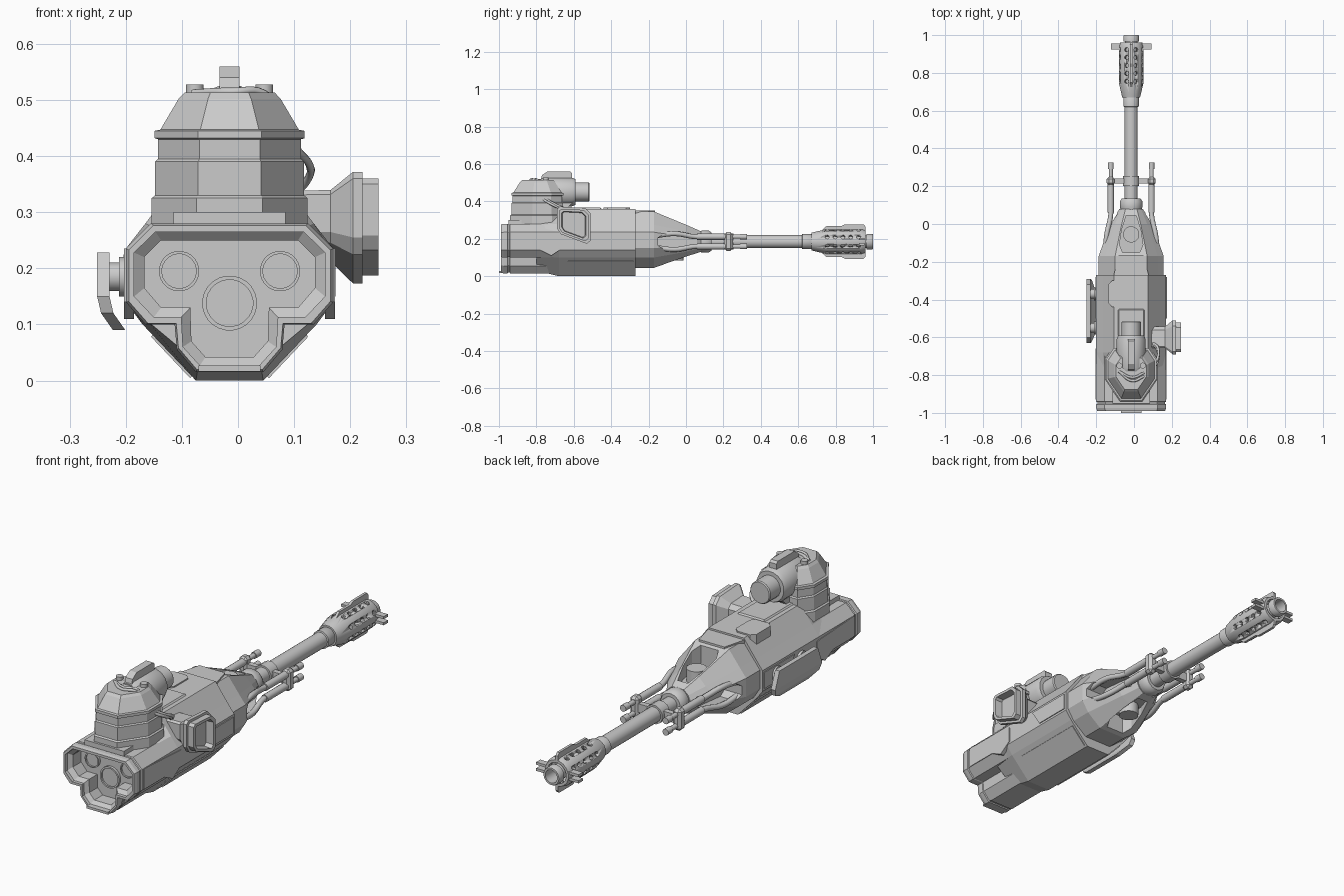
import bpy, bmesh, math
from math import radians, cos, sin, pi
from mathutils import Vector

if "Cube" in bpy.data.objects:
    bpy.data.objects.remove(bpy.data.objects["Cube"])

CX, BZ = -0.015, 0.185   # body centre line and barrel height


def loft(name, sections, closed=False, smooth=False):
    """Skin a list of equal-length point loops; cap the ends or close the loop."""
    bm = bmesh.new()
    rows = [[bm.verts.new(p) for p in s] for s in sections]
    n = len(rows[0])
    pairs = list(zip(rows, rows[1:])) + ([(rows[-1], rows[0])] if closed else [])
    for a, b in pairs:
        for i in range(n):
            bm.faces.new((a[i], a[(i + 1) % n], b[(i + 1) % n], b[i]))
    if not closed:
        bm.faces.new(rows[0])
        bm.faces.new(rows[-1])
    bmesh.ops.recalc_face_normals(bm, faces=bm.faces)
    me = bpy.data.meshes.new(name)
    bm.to_mesh(me)
    bm.free()
    ob = bpy.data.objects.new(name, me)
    bpy.context.collection.objects.link(ob)
    if smooth:
        select(ob)
        bpy.ops.object.shade_smooth_by_angle(angle=radians(35))
    return ob


def select(ob):
    bpy.ops.object.select_all(action='DESELECT')
    ob.select_set(True)
    bpy.context.view_layer.objects.active = ob


def sym(half, y):
    """Mirrored x/z half profile at depth y."""
    return ([(CX + x, y, z) for x, z in half] + [(CX - x, y, z) for x, z in reversed(half)])


def lathe(name, prof, cz=BZ, n=24, closed=False, cx=CX):
    """Turned part along y from (y, radius) pairs."""
    return loft(name, [[(cx + r * cos(2 * pi * (i + .5) / n), y, cz + r * sin(2 * pi * (i + .5) / n))
                        for i in range(n)] for y, r in prof], closed, True)


def rod(name, p, q, r, n=12, r2=None):
    p, q = Vector(p), Vector(q)
    d = (q - p).normalized()
    u = d.orthogonal().normalized()
    v = d.cross(u)
    ring = lambda c, k: [c + k * (u * cos(2 * pi * i / n) + v * sin(2 * pi * i / n)) for i in range(n)]
    return loft(name, [ring(p, r), ring(q, r if r2 is None else r2)], smooth=True)


def prism(name, pts, axis, a, b):
    """Extrude a 2D polygon along an axis (0, 1 or 2) from a to b."""
    def put(p, t):
        c = list(p)
        c.insert(axis, t)
        return c
    return loft(name, [[put(p, t) for p in pts] for t in (a, b)])


def box(name, x0, x1, y0, y1, z0, z1, bevel=0.0):
    ob = prism(name, [(x0, y0), (x1, y0), (x1, y1), (x0, y1)], 2, z0, z1)
    if bevel:
        m = ob.modifiers.new("bevel", 'BEVEL')
        m.width, m.segments = bevel, 1
    return ob


def cut(ob, cutters):
    """Subtract the cutters from the object and remove them."""
    for c in cutters:
        c.hide_render = True
        m = ob.modifiers.new("cut", 'BOOLEAN')
        m.operation, m.solver, m.object = 'DIFFERENCE', 'EXACT', c
        select(ob)
        bpy.ops.object.modifier_apply(modifier=m.name)
        bpy.data.objects.remove(c)


def hose(name, pts, r):
    cu = bpy.data.curves.new(name, 'CURVE')
    cu.dimensions, cu.bevel_depth, cu.bevel_resolution, cu.use_fill_caps = '3D', r, 2, True
    sp = cu.splines.new('BEZIER')
    sp.resolution_u = 6
    sp.bezier_points.add(len(pts) - 1)
    for bp, p in zip(sp.bezier_points, pts):
        bp.co = p
        bp.handle_left_type = bp.handle_right_type = 'AUTO'
    bpy.context.collection.objects.link(bpy.data.objects.new(name, cu))


# Rear housing: T-shaped shell with recessed face
outer = [(.06, .015), (.094, .055), (.098, .1), (.15, .1), (.185, .14), (.185, .235), (.14, .28)]
rim = [(.053, .027), (.083, .06), (.086, .113), (.135, .113), (.17, .15), (.17, .228), (.132, .265)]
inner = [(.043, .042), (.068, .07), (.07, .13), (.122, .13), (.152, .165), (.152, .22), (.122, .25)]
slim = [(x * .97, z * .97 + .005) for x, z in outer]
loft("rear_housing", [sym(outer, -.68), sym(outer, -.94), sym(slim, -.943), sym(slim, -.952), sym(outer, -.955),
                      sym(outer, -.975), sym(slim, -.99), sym(rim, -.99), sym(rim, -.975),
                      sym(inner, -.96), sym(inner, -.9)])
for dx, z, r in ((-.09, .195, .036), (.09, .195, .036), (0, .138, .049)):
    lathe("rear_port", [(-.89, r), (-.912, r), (-.912, r * .85), (-.905, r * .85)], z, cx=CX + dx)
box("rear_lower_lip", CX - .055, CX + .055, -1.0, -.97, .016, .027)

# Main body
side = [(.06, 0), (.155, .1), (.185, .14), (.185, .235), (.15, .28), (.09, .36)]
rear = [(.055, .03), (.145, .105), (.178, .14), (.178, .235), (.14, .275), (.085, .28)]
loft("main_body", [sym(rear, -.8), sym(side, -.68), sym(side, -.27)])
for s in (-1, 1):
    # Raised lower armour and side armour
    loft("lower_armour", [[(CX + s * x, y, z) for x, z in ((.07, .004), (.14, .078), (.134, .086), (.064, .012))]
                          for y in (-.63, -.28)])
    prism("side_armour", [(-.93, .14), (-.78, .14), (-.72, .11), (-.66, .15), (-.66, .22), (-.93, .235)], 0,
          CX + s * .17, CX + s * .188)
    prism("shoulder_plate", [(-.5, .225), (-.28, .225), (-.28, .15), (-.45, .15)], 0, CX + s * .17, CX + s * .189)
prism("top_hatch", [(-.135, -.42), (-.115, -.44), (-.045, -.44), (-.03, -.42), (-.03, -.32), (-.05, -.3),
                    (-.115, -.3), (-.135, -.32)], 2, .3, .366)
box("top_spine", CX - .07, CX + .07, -.7, -.45, .34, .366, .006)

# Tapered nose with cut windows
n0 = [(.07, .045), (.14, .1), (.172, .15), (.172, .235), (.14, .275), (.085, .345)]
n1 = [(.045, .105), (.085, .13), (.112, .165), (.112, .21), (.085, .24), (.05, .275)]
n2 = [(.03, .13), (.052, .15), (.062, .172), (.062, .198), (.052, .22), (.03, .24)]
nose = loft("nose", [sym(n0, -.28), sym(n0, -.17), sym(n1, 0), sym(n2, .08)])
win = [(CX + s * x, y) for s, seq in ((1, 1), (-1, -1))
       for x, y in [(.045, -.15), (.062, -.11), (.05, -.03), (.026, .045)][::seq]]
pocket = [(-.15, .165), (-.12, .145), (.06, .162), (.06, .208), (-.12, .225), (-.15, .205)]
cut(nose, [prism("cut_top", win, 2, .225, .5), prism("cut_bottom", win, 2, -.1, .135),
           prism("cut_left", pocket, 0, -.4, CX - .075), prism("cut_right", pocket, 0, CX + .075, .4)])
rod("nose_dial_top", (CX, -.055, .215), (CX, -.055, .282), .043, 20)
rod("nose_dial_bottom", (CX, -.055, .15), (CX, -.055, .085), .043, 20)
prism("nose_top_plate", [(CX - .095, -.28), (CX + .095, -.28), (CX + .065, -.165), (CX - .065, -.165)], 2, .3, .352)

# Barrel and collars
lathe("barrel", [(.04, .035), (.67, .035)])
lathe("barrel_collar", [(.07, .055), (.09, .06), (.12, .06), (.135, .05), (.135, .03)])
lathe("barrel_ring", [(.62, .035), (.622, .041), (.668, .041), (.68, .034)])

# Perforated muzzle shroud
shroud = lathe("muzzle_shroud", [(.67, .048), (.69, .053), (.75, .067), (.94, .067), (.96, .06), (.96, .048),
                                 (.75, .048), (.67, .036)], n=16, closed=True)
holes = []
for k in range(8):
    a = pi * (k + .5) / 4
    for j in range(5):
        y = .755 + .042 * j
        p = [(CX + r * cos(a), y, BZ + r * sin(a)) for r in (.04, .08)]
        holes.append(rod("hole", *p, .0115, 8))
select(holes[0])
for h in holes:
    h.select_set(True)
bpy.ops.object.join()
cut(shroud, [holes[0]])
lathe("muzzle_tube", [(.66, .034), (.965, .034), (.965, .042), (.995, .042), (1.0, .039), (1.0, .03), (.9, .03)])
for s in (-1, 1):
    # Top and bottom fins, side prongs
    prism("muzzle_fin", [(y, BZ + s * z) for y, z in
                         ((.72, .055), (.75, .082), (.83, .082), (.85, .092), (.95, .092), (.96, .08), (.96, .055))],
          0, CX - .006, CX + .006)
    for dz in (-.014, .014):
        box("muzzle_prong", *sorted((CX + s * .05, CX + s * .108)), .925, .955, BZ + dz - .006, BZ + dz + .006)

# Recoil rods and barrel clamp
for s in (-1, 1):
    for t in (-1, 1):
        z = BZ + t * .026
        x = CX + s * .108
        hose("recoil_link", [(CX + s * .14, -.17, BZ + t * .03), (CX + s * .13, -.06, BZ + t * .042),
                             (x, .05, z), (x, .1, z)], .013)
        rod("recoil_rod", (x, .06, z), (x, .22, z), .017)
        rod("recoil_rod_tip", (x, .2, z), (x, .3, z), .011)
        rod("recoil_rod_end", (x, .29, z), (x, .325, z), .015)
    box("clamp_side", *sorted((x - s * .02, x + s * .022)), .205, .25, BZ - .05, BZ + .05, .012)
    box("clamp_arm", *sorted((CX + s * .03, x)), .215, .24, BZ - .02, BZ + .02)
lathe("clamp_ring", [(.2, .044), (.255, .044)], n=12)

# Sensor turret
plan = [(.055, -.93), (.13, -.82), (.13, -.72), (.09, -.66)]
levels = [(.26, 1.07), (.325, 1.07), (.33, 1.02), (.39, 1.02), (.395, .98), (.43, .98), (.432, 1.03), (.445, 1.03),
          (.447, .95), (.502, .7), (.513, .62)]
loft("turret", [[(CX + s * x * k, -.79 + (y + .79) * k, z) for s, d in ((1, 1), (-1, -1)) for x, y in plan[::d]]
                for z, k in levels])
box("turret_step", CX - .1, CX + .1, -.95, -.85, .26, .3)
lathe("turret_drum", [(-.78, .07), (-.76, .078), (-.61, .078), (-.59, .07), (-.59, .052), (-.52, .052), (-.515, .048)],
      .45, 16)
prism("turret_drum_mount", [(-.72, .34), (-.66, .34), (-.6, .4), (-.6, .44), (-.72, .44)], 0, CX - .05, CX + .05)
prism("turret_top_handle", [(-.78, .5), (-.77, .54), (-.74, .56), (-.62, .56), (-.61, .55), (-.61, .5)], 0,
      CX - .018, CX + .018)
for s in (-1, 1):
    rod("turret_knob", (CX + s * .062, -.75, .48), (CX + s * .062, -.75, .528), .016)

# Hoses running from the turret to the side scope
for d in (0, .018):
    hose("turret_hose", [(-.08, -.78, .512), (-.01, -.83 + d, .515), (.045, -.81 + d, .512), (.08, -.79 + d, .47),
                         (.1, -.77 + d, .42), (.127, -.72 + d, .385), (.125, -.67 + d, .36), (.1, -.63, .33)], .007)

# Side scope on the right: flared housing with hollow rim
horn = [(-.69, .36), (-.675, .372), (-.54, .365), (-.51, .335), (-.51, .19), (-.53, .173), (-.67, .225), (-.69, .255)]


def horn_at(x, k):
    return [(x, -.6 + (y + .6) * k, .282 + (z - .282) * k) for y, z in horn]


loft("side_scope", [horn_at(x, k) for x, k in ((.08, .62), (.165, .64), (.205, 1), (.222, 1), (.222, .87), (.25, .87),
                                               (.25, .72), (.215, .68))])

# Left side guard plate on stubs
rows = [(-.24, .228, -.6, -.32), (-.24, .15, -.63, -.29), (-.233, .12, -.62, -.3), (-.212, .09, -.57, -.36)]
loft("side_guard", [[(x - .011, a, z), (x - .011, b, z), (x + .011, b, z), (x + .011, a, z)] for x, z, a, b in rows])
for y in (-.55, -.37):
    rod("guard_stub", (-.19, y, .185), (-.235, y, .185), .026)
    rod("guard_stub_base", (-.19, y, .185), (-.212, y, .185), .036)
